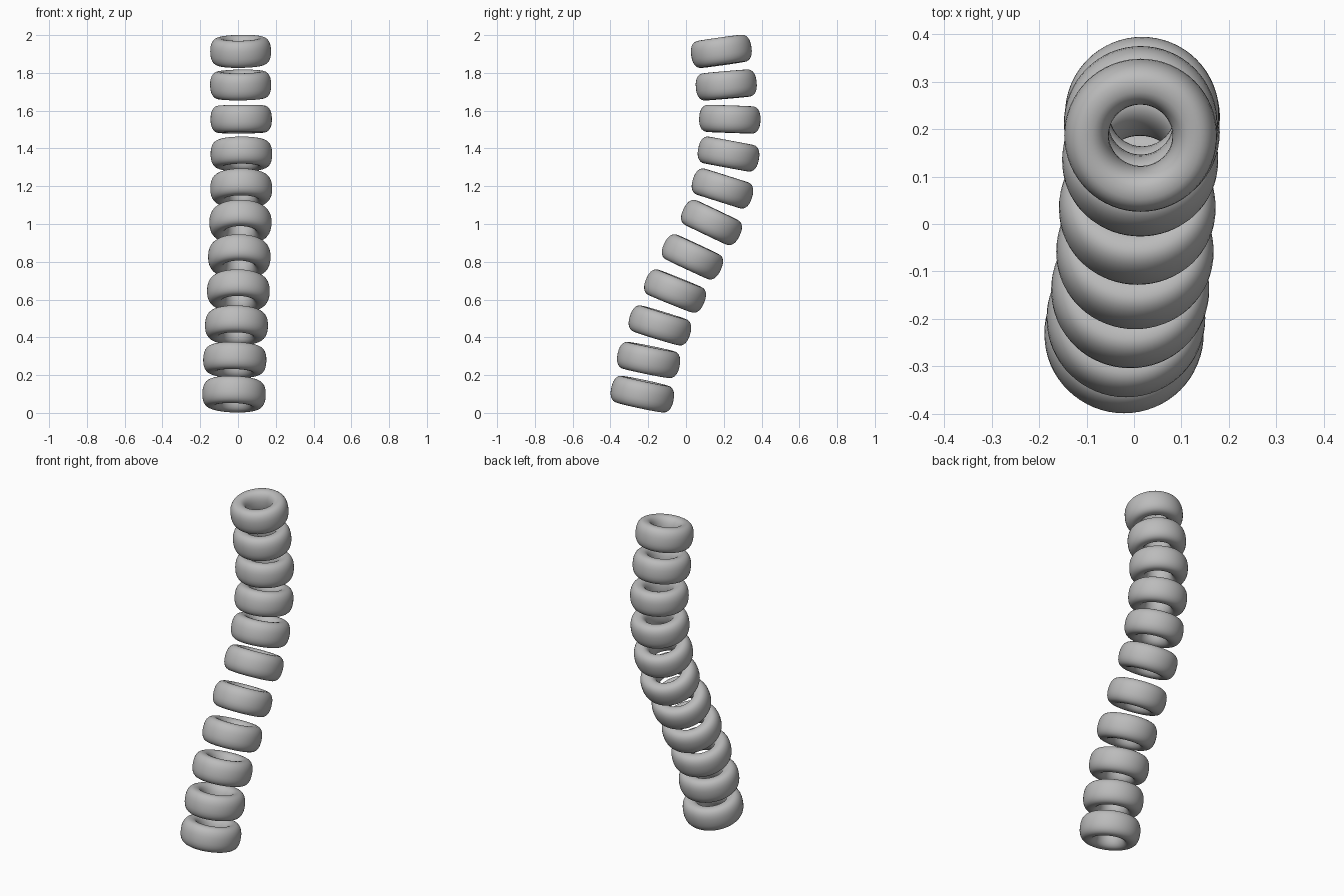
import bpy, bmesh, math
from math import sin, cos, pi, radians

cube = bpy.data.objects.get("Cube")
if cube:
    bpy.data.objects.remove(cube)

grey = bpy.data.materials.new("plain grey")
grey.use_nodes = True
color = (0.5, 0.5, 0.5, 1)
grey.diffuse_color = color
grey.node_tree.nodes["Principled BSDF"].inputs["Base Color"].default_value = color

AROUND, TUBE = 64, 28
HALF_WIDTH, HALF_HEIGHT = 0.047, 0.072


def soft(v, power=0.85):
    """Flatten a circle slightly towards a rounded box."""
    return math.copysign(abs(v) ** power, v)


def make_ring(name, centre, tilt, roll, radius):
    """Tall rounded ring swept from one cross-section."""
    bm = bmesh.new()
    loops = []
    for i in range(AROUND):
        a = 2 * pi * i / AROUND
        loop = []
        for j in range(TUBE):
            b = 2 * pi * j / TUBE
            r = radius - HALF_WIDTH + HALF_WIDTH * soft(cos(b))
            loop.append(bm.verts.new((r * cos(a), r * sin(a), HALF_HEIGHT * soft(sin(b)))))
        loops.append(loop)
    for i in range(AROUND):
        p, q = loops[i], loops[(i + 1) % AROUND]
        for j in range(TUBE):
            k = (j + 1) % TUBE
            bm.faces.new((p[j], q[j], q[k], p[k])).smooth = True
    mesh = bpy.data.meshes.new(name)
    bm.to_mesh(mesh)
    bm.free()
    mesh.materials.append(grey)
    obj = bpy.data.objects.new(name, mesh)
    obj.location = centre
    obj.rotation_euler = (radians(tilt), radians(roll), 0)
    bpy.context.collection.objects.link(obj)


# Ring centres along the bent stack, with the forward tilt of each
stack = [
    (-0.021, -0.231, 0.099, -12), (-0.017, -0.198, 0.28, -11.5),
    (-0.008, -0.138, 0.463, -17), (0.002, -0.058, 0.645, -22),
    (0.007, 0.034, 0.826, -25), (0.013, 0.135, 1.008, -25.5),
    (0.017, 0.193, 1.188, -17.5), (0.018, 0.225, 1.37, -10.5),
    (0.017, 0.232, 1.555, -2), (0.014, 0.213, 1.736, 5),
    (0.014, 0.187, 1.914, 8),
]
for n, (x, y, z, tilt) in enumerate(stack):
    t = n / (len(stack) - 1)
    make_ring(f"ring_{n + 1}", (x, y, z), tilt, 2 - 3 * t, 0.168 - 0.007 * t)
